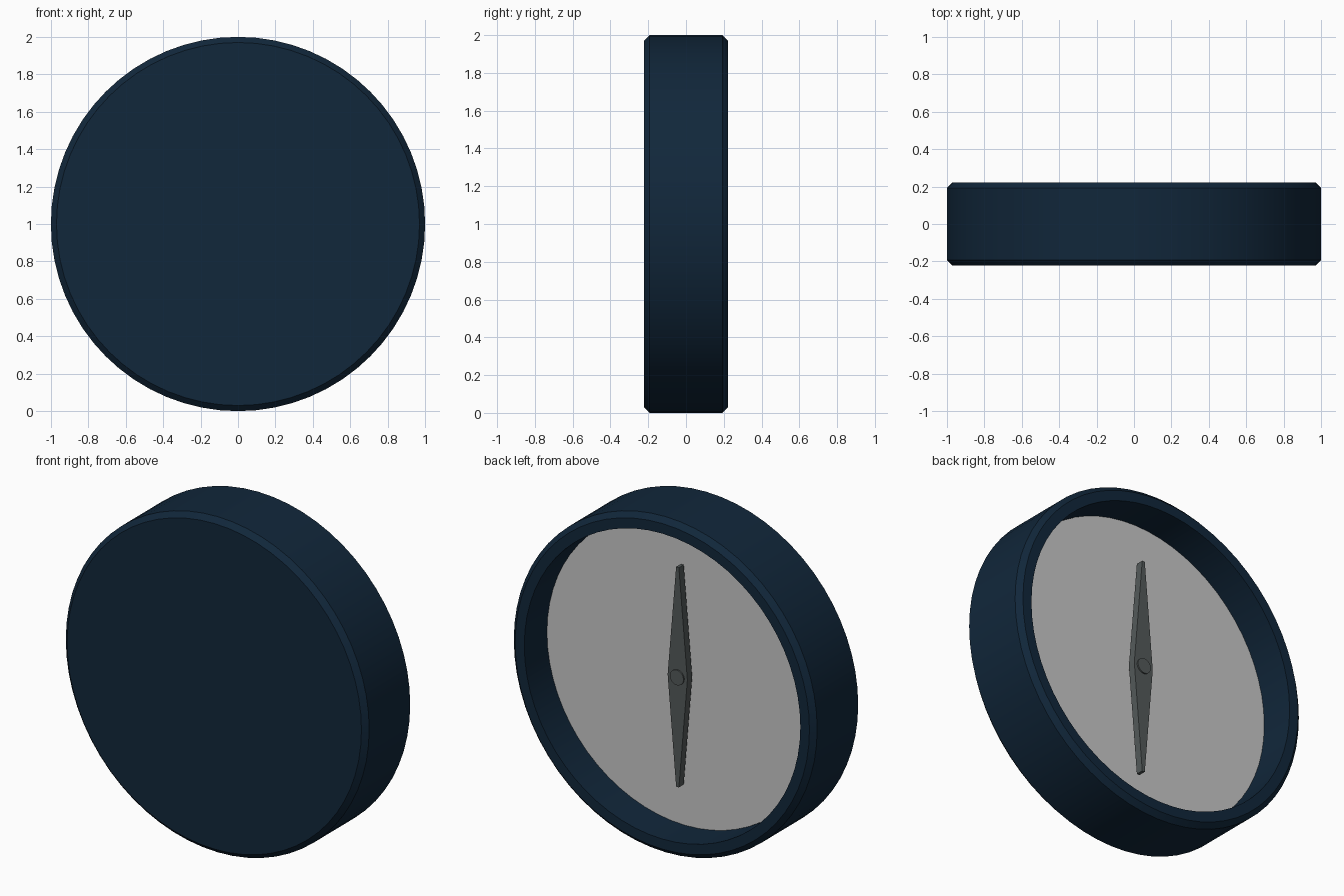
import bpy, bmesh, math
from mathutils import Vector, Matrix

if "Cube" in bpy.data.objects:
    bpy.data.objects.remove(bpy.data.objects["Cube"])

SIDES = 64
CENTRE = 1.0   # height of the dial axis
HALF = 0.223   # half thickness of the case


def material(name, rgb):
    m = bpy.data.materials.new(name)
    m.diffuse_color = (*rgb, 1.0)
    m.use_nodes = True
    m.node_tree.nodes["Principled BSDF"].inputs["Base Color"].default_value = m.diffuse_color
    return m


navy = material("dark navy", (0.0055, 0.020, 0.043))
pale = material("pale grey", (0.58, 0.58, 0.58))
dark = material("dark grey", (0.088, 0.102, 0.102))


def finish(bm, name, mat, smooth=True):
    bmesh.ops.recalc_face_normals(bm, faces=bm.faces)
    me = bpy.data.meshes.new(name)
    bm.to_mesh(me)
    bm.free()
    ob = bpy.data.objects.new(name, me)
    bpy.context.collection.objects.link(ob)
    me.materials.append(mat)
    if smooth:
        bpy.ops.object.select_all(action='DESELECT')
        ob.select_set(True)
        bpy.context.view_layer.objects.active = ob
        bpy.ops.object.shade_smooth_by_angle(angle=math.radians(30))
    return ob


def lathe(name, profile, mat, sides=SIDES):
    """Turn (radius, y) points about the y axis, closing both ends with a cap."""
    bm = bmesh.new()
    rings = []
    for r, y in profile:
        rings.append([bm.verts.new((r * math.sin(2 * math.pi * i / sides), y,
                                    CENTRE + r * math.cos(2 * math.pi * i / sides)))
                      for i in range(sides)])
    for a, b in zip(rings, rings[1:]):
        for i in range(sides):
            j = (i + 1) % sides
            bm.faces.new((a[i], a[j], b[j], b[i]))
    bm.faces.new(rings[0])
    bm.faces.new(rings[-1])
    return finish(bm, name, mat)


# Round case: closed front, chamfered edges, recess open at the back
lathe("case", [(0.97, -HALF), (1.0, -HALF + 0.03), (1.0, HALF - 0.03),
               (0.97, HALF), (0.91, HALF), (0.91, 0.0)], navy)

# Dial plate on the floor of the recess
lathe("dial", [(0.908, 0.004), (0.908, 0.012)], pale)

# Pivot pin through the needle
lathe("pivot_pin", [(0.045, 0.012), (0.045, 0.088)], dark, 32)

# Needle: long diamond with blunt tips
bm = bmesh.new()
outline = [(0.065, 0), (0.009, 0.655), (-0.009, 0.655),
           (-0.065, 0), (-0.009, -0.655), (0.009, -0.655)]
face = bm.faces.new([bm.verts.new((x, 0.035, CENTRE + z)) for x, z in outline])
ext = bmesh.ops.extrude_face_region(bm, geom=[face], use_keep_orig=True)
bmesh.ops.translate(bm, vec=(0, 0.045, 0),
                    verts=[v for v in ext["geom"] if isinstance(v, bmesh.types.BMVert)])
finish(bm, "needle", dark, smooth=False)
